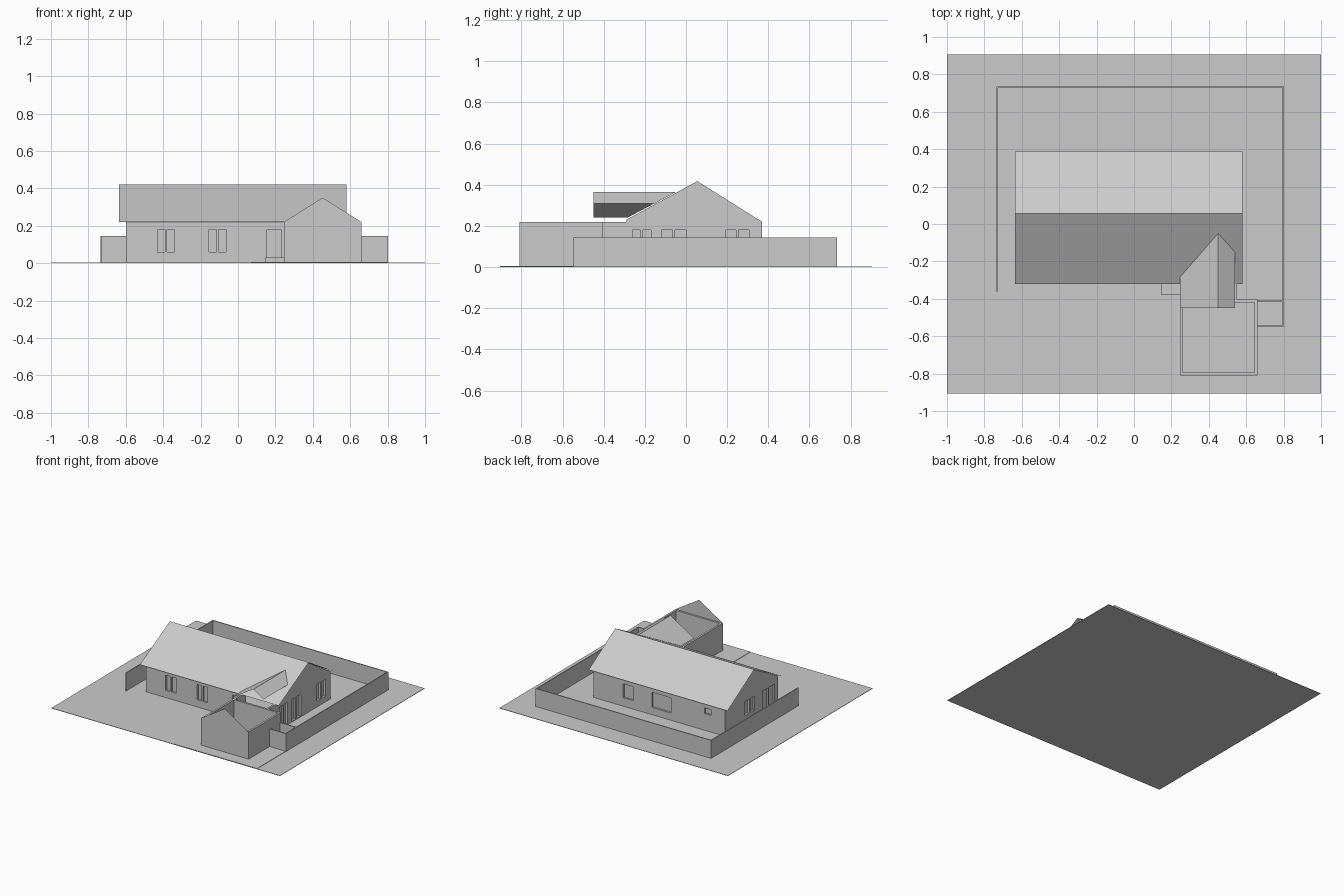
import bpy
import bmesh

cube = bpy.data.objects.get("Cube")
if cube:
    bpy.data.objects.remove(cube, do_unlink=True)

grey = bpy.data.materials.new("plain_grey")
grey.use_nodes = True
grey.diffuse_color = (0.6, 0.6, 0.6, 1)
grey.node_tree.nodes["Principled BSDF"].inputs["Base Color"].default_value = (0.6, 0.6, 0.6, 1)


def add_object(name, bm):
    mesh = bpy.data.meshes.new(name)
    bmesh.ops.recalc_face_normals(bm, faces=bm.faces)
    bm.to_mesh(mesh)
    bm.free()
    mesh.materials.append(grey)
    obj = bpy.data.objects.new(name, mesh)
    bpy.context.collection.objects.link(obj)
    return obj


def prism(name, profile, axis, lo, hi):
    """Extrude a 2D outline along x, y or z between lo and hi."""
    def place(p, d):
        return {"x": (d, p[0], p[1]), "y": (p[0], d, p[1]), "z": (p[0], p[1], d)}[axis]
    bm = bmesh.new()
    ends = [[bm.verts.new(place(p, d)) for p in profile] for d in (lo, hi)]
    for ring in ends:
        bm.faces.new(ring)
    for i in range(len(profile)):
        j = (i + 1) % len(profile)
        bm.faces.new((ends[0][i], ends[0][j], ends[1][j], ends[1][i]))
    return add_object(name, bm)


def box(name, x0, x1, y0, y1, z0, z1):
    return prism(name, [(x0, y0), (x1, y0), (x1, y1), (x0, y1)], "z", z0, z1)


def sheet(name, *polygons):
    """Thin surface made of a few flat panels."""
    bm = bmesh.new()
    for poly in polygons:
        bm.faces.new([bm.verts.new(p) for p in poly])
    bmesh.ops.remove_doubles(bm, verts=bm.verts, dist=0.001)
    return add_object(name, bm)


def cut_windows(wall, axis, face, openings):
    """Recess openings (start, end, bottom, top) into the wall plane at face."""
    d0, d1 = face - RECESS, face + RECESS
    for a, b, bottom, top in openings:
        if axis == "x":
            cutter = box("window_cutter", d0, d1, a, b, bottom, top)
        else:
            cutter = box("window_cutter", a, b, d0, d1, bottom, top)
        cutter.hide_render = True
        cutter.hide_viewport = True
        cutter.display_type = "WIRE"
        mod = wall.modifiers.new("window", "BOOLEAN")
        mod.operation = "DIFFERENCE"
        mod.solver = "EXACT"
        mod.object = cutter


def pair(a, b, bottom, top, mullion=0.012):
    mid = (a + b) / 2
    return [(a, mid - mullion / 2, bottom, top), (mid + mullion / 2, b, bottom, top)]


RECESS = 0.015
T = 0.02                       # house wall thickness
EAVE, RIDGE = 0.22, 0.42
LEFT, RIGHT = -0.6, 0.55       # house wall planes
FRONT, BACK = -0.29, 0.37
RIDGE_Y = 0.055

# Ground and driveway
box("ground", -1, 1, -0.905, 0.905, 0, 0.003)
box("driveway", 0.07, 0.8, -0.905, -0.42, 0.003, 0.006)

# House walls with recessed windows and doors
front = box("front_wall", LEFT, 0.245, FRONT, FRONT + T, 0, EAVE)
cut_windows(front, "y", FRONT,
            pair(-0.43, -0.34, 0.06, 0.18) + pair(-0.155, -0.065, 0.06, 0.18)
            + [(0.155, 0.23, 0.03, 0.18)])
back = box("back_wall", LEFT, RIGHT, BACK - T, BACK, 0, EAVE)
cut_windows(back, "y", BACK, [(0.2, 0.29, 0.07, 0.18), (-0.13, 0.04, 0.06, 0.18),
                              (-0.48, -0.42, 0.135, 0.18)])

# Gable ends, kept just beneath the roof
gable = [(FRONT, 0), (BACK, 0), (BACK, EAVE), (RIDGE_Y, RIDGE - 0.002), (FRONT, EAVE + 0.01)]
right = prism("right_gable_wall", gable, "x", RIGHT - T, RIGHT)
cut_windows(right, "x", RIGHT, pair(0.195, 0.305, 0.05, 0.18)
            + pair(-0.26, -0.17, 0.01, 0.18) + pair(-0.12, 0.0, 0.01, 0.18))
left = prism("left_gable_wall", gable, "x", LEFT, LEFT + T)
cut_windows(left, "x", LEFT, pair(0.0, 0.12, 0.07, 0.18)
            + pair(-0.25, -0.1, 0.03, 0.18))

# Front wing walls
box("wing_left_wall", 0.245, 0.26, -0.405, FRONT + T, 0, EAVE)
box("wing_right_wall", RIGHT - 0.015, RIGHT, -0.405, FRONT, 0, EAVE)
box("entrance_step", 0.145, 0.245, -0.38, FRONT, 0, 0.03)

# Main roof panels
x0, x1 = -0.635, 0.58
sheet("main_roof",
      [(x0, -0.32, EAVE), (x1, -0.32, EAVE), (x1, RIDGE_Y, RIDGE), (x0, RIDGE_Y, RIDGE)],
      [(x0, RIDGE_Y, RIDGE), (x1, RIDGE_Y, RIDGE), (x1, 0.388, EAVE), (x0, 0.388, EAVE)])

# Wing roof, running into the main roof along two valleys
sheet("wing_roof",
      [(0.245, -0.45, 0.24), (0.45, -0.45, 0.365), (0.45, -0.05, 0.365), (0.245, -0.285, 0.24)],
      [(0.45, -0.45, 0.365), (0.54, -0.45, 0.31), (0.54, -0.15, 0.31), (0.45, -0.05, 0.365)])

# Open-topped garage with a thin front gable
gx0, gx1, gy0, gy1, gt = 0.245, 0.66, -0.81, -0.405, 0.015
box("garage_front_wall", gx0, gx1, gy0, gy0 + gt, 0, EAVE)
box("garage_back_wall", gx0, gx1, gy1 - gt, gy1, 0, EAVE)
box("garage_left_wall", gx1 - gt, gx1, gy0 + gt, gy1 - gt, 0, EAVE)
box("garage_right_wall", gx0, gx0 + gt, gy0 + gt, gy1 - gt, 0, EAVE)
sheet("garage_gable", [(gx0, gy0, EAVE), (gx1, gy0, EAVE), (0.452, gy0, 0.35)])

# Garden walls
H, W = 0.145, 0.008
box("garden_wall_right", -0.734, -0.734 + W, -0.36, 0.734, 0, H)
box("garden_wall_back", -0.734, 0.802, 0.734 - W, 0.734, 0, H)
box("garden_wall_left", 0.802 - W, 0.802, -0.547, 0.734, 0, H)
box("garden_wall_front", gx1, 0.802, -0.547, -0.547 + W, 0, H)
box("garden_wall_inner", gx1, 0.802, -0.417, -0.417 + W, 0, H)
